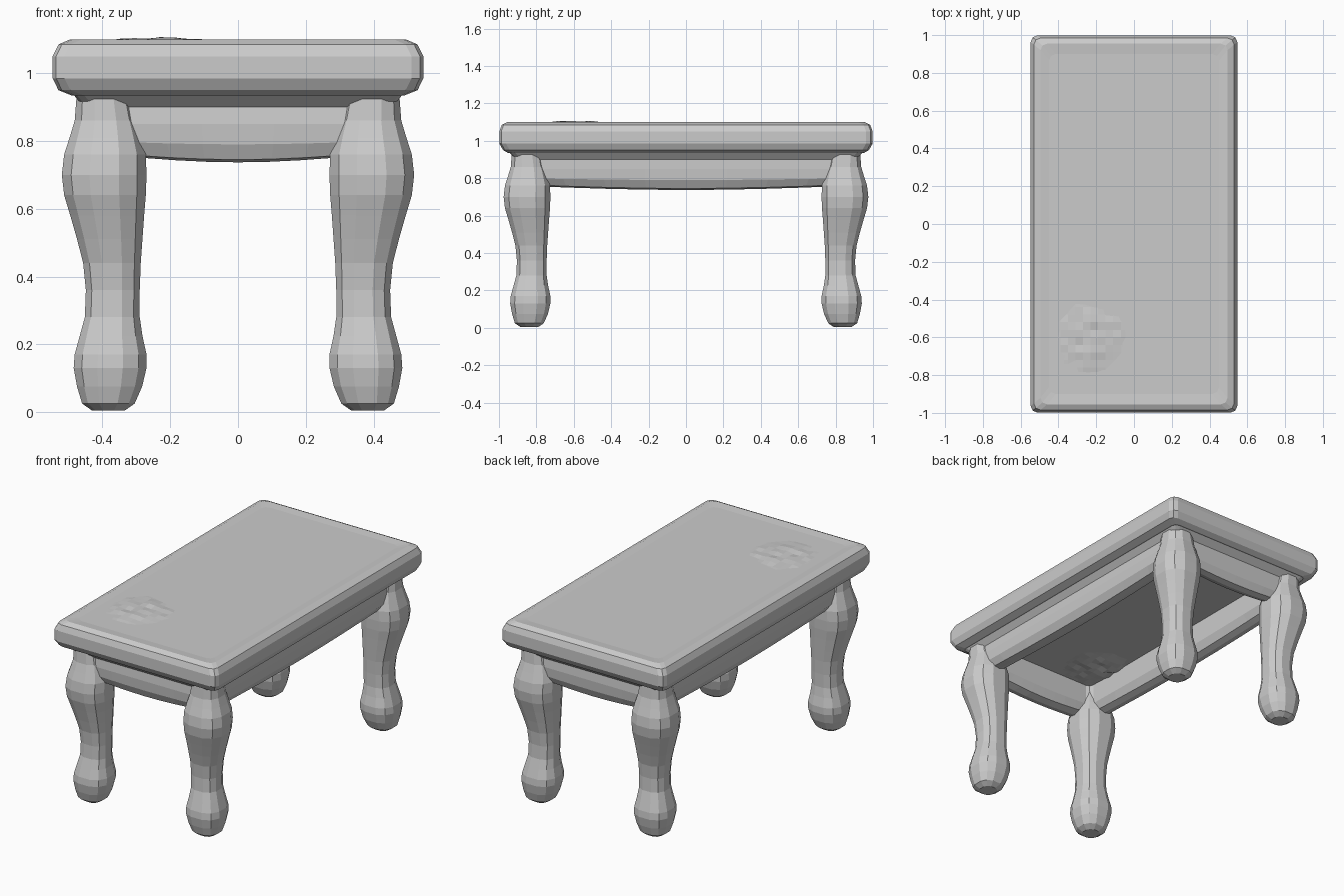
import bpy
import bmesh
import math
import random

random.seed(4)

cube = bpy.data.objects.get("Cube")
if cube:
    bpy.data.objects.remove(cube, do_unlink=True)

grey = bpy.data.materials.new("plain_grey")
grey.use_nodes = True
colour = (0.6, 0.6, 0.6, 1)
grey.diffuse_color = colour
grey.node_tree.nodes["Principled BSDF"].inputs["Base Color"].default_value = colour


def finish(bm, name):
    bmesh.ops.recalc_face_normals(bm, faces=bm.faces)
    mesh = bpy.data.meshes.new(name)
    bm.to_mesh(mesh)
    bm.free()
    mesh.materials.append(grey)
    obj = bpy.data.objects.new(name, mesh)
    bpy.context.collection.objects.link(obj)
    return obj


def loft(name, rings):
    """Skin a stack of equal-length point rings and cap both ends."""
    bm = bmesh.new()
    loops = [[bm.verts.new(p) for p in ring] for ring in rings]
    n = len(loops[0])
    for a, b in zip(loops, loops[1:]):
        for i in range(n):
            j = (i + 1) % n
            bm.faces.new((a[i], a[j], b[j], b[i]))
    bm.faces.new(loops[0])
    bm.faces.new(loops[-1])
    return finish(bm, name)


def rounded_rect(hx, hy, z, radius, sag=0.0, steps=8):
    """Rectangle outline with clipped round corners; sag drops mid-sides."""
    corners = []
    for k, (sx, sy) in enumerate(((1, 1), (-1, 1), (-1, -1), (1, -1))):
        for t in (0, 45, 90):
            a = math.radians(90 * k + t)
            corners.append((sx * (hx - radius) + radius * math.cos(a),
                            sy * (hy - radius) + radius * math.sin(a)))
    points = []
    for i, (x, y) in enumerate(corners):
        points.append((x, y, z))
        if i % 3 == 2:
            nx, ny = corners[(i + 1) % len(corners)]
            for s in range(1, steps):
                t = s / steps
                points.append((x + (nx - x) * t, y + (ny - y) * t,
                               z - sag * math.sin(math.pi * t)))
    return points


# Tabletop with a rounded edge: half width, half length, height
top_profile = [(0.45, 0.90, 1.095), (0.495, 0.955, 1.10), (0.53, 0.985, 1.085),
               (0.547, 0.998, 1.05), (0.547, 0.998, 0.985), (0.53, 0.978, 0.95),
               (0.49, 0.95, 0.934)]
loft("tabletop", [rounded_rect(x, y, z, 0.035) for x, y, z in top_profile])

# Hollow apron with a round, slightly sagging lower edge
apron_profile = [(0.485, 0.945, 0.936, 0), (0.455, 0.905, 0.90, 0),
                 (0.455, 0.91, 0.85, 0), (0.45, 0.905, 0.80, 0.01),
                 (0.425, 0.885, 0.765, 0.02), (0.39, 0.85, 0.757, 0.02),
                 (0.355, 0.81, 0.77, 0.02), (0.335, 0.79, 0.81, 0.01),
                 (0.335, 0.79, 0.93, 0)]
loft("apron", [rounded_rect(x, y, z, 0.03, s) for x, y, z, s in apron_profile])

# Curved legs: outer edge, inner edge, height
leg_profile = [(0.43, 0.335, 0.004), (0.46, 0.305, 0.025), (0.475, 0.283, 0.075),
               (0.485, 0.27, 0.13), (0.482, 0.27, 0.17), (0.467, 0.282, 0.225),
               (0.452, 0.29, 0.28), (0.449, 0.29, 0.36), (0.457, 0.287, 0.44),
               (0.475, 0.282, 0.51), (0.495, 0.277, 0.58), (0.513, 0.272, 0.64),
               (0.52, 0.27, 0.70), (0.513, 0.272, 0.76), (0.497, 0.285, 0.81),
               (0.482, 0.30, 0.86), (0.475, 0.32, 0.95)]
SIDES = 12
POWER = 0.8


def soft_wave(v):
    return math.copysign(abs(v) ** POWER, v)


def make_leg(name, sx, sy):
    peak = math.cos(math.pi / SIDES) ** POWER
    rings = []
    for outer, inner, z in leg_profile:
        mid, r = (outer + inner) / 2, (outer - inner) / 2 / peak
        ring = []
        for i in range(SIDES):
            a = 2 * math.pi * (i + 0.5) / SIDES
            ring.append((sx * (mid + r * soft_wave(math.cos(a))),
                         sy * (mid + 0.455 + r * soft_wave(math.sin(a))), z))
        rings.append(ring)
    loft(name, rings)


for side, sx in (("left", 1), ("right", -1)):
    for end, sy in (("front", -1), ("back", 1)):
        make_leg(f"{end}_{side}_leg", sx, sy)


# Uneven worn patch on the tabletop, echoed on the underside
def make_patch(name, z, height):
    bm = bmesh.new()
    bmesh.ops.create_grid(bm, x_segments=10, y_segments=10, size=0.2)
    for v in bm.verts:
        d = v.co.length / 0.2
        lift = max(0.0, 1 - d * d) * random.uniform(0.2, 1.0)
        v.co.z = lift * height - 0.002
    flat = [f for f in bm.faces if all(v.co.z < 0 for v in f.verts)]
    bmesh.ops.delete(bm, geom=flat, context='FACES')
    patch = finish(bm, name)
    patch.location = (-0.23, -0.6, z)
    return patch


make_patch("worn_patch", 1.095, 0.017)
under = make_patch("underside_patch", 0.93, 0.02)
under.rotation_euler.x = math.pi
